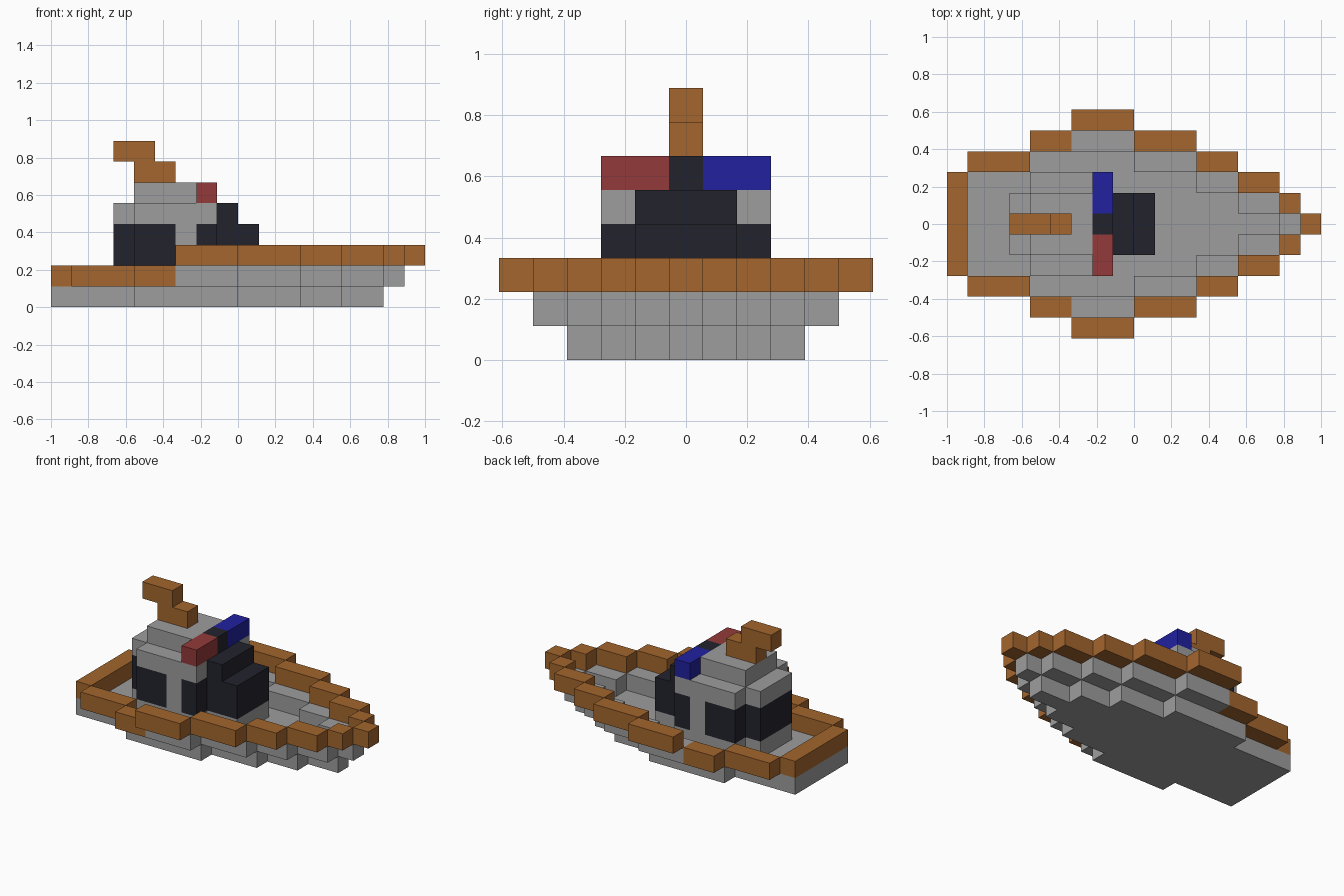
import bpy, bmesh
from mathutils import Matrix, Vector

U = 1 / 9  # size of one block

cube = bpy.data.objects.get("Cube")
if cube:
    bpy.data.objects.remove(cube, do_unlink=True)


def material(name, rgb):
    m = bpy.data.materials.new(name)
    m.use_nodes = True
    m.diffuse_color = (*rgb, 1)
    bsdf = next(n for n in m.node_tree.nodes if n.type == 'BSDF_PRINCIPLED')
    bsdf.inputs["Base Color"].default_value = (*rgb, 1)
    return m


GRAY = material("hull gray", (0.34, 0.34, 0.34))
BROWN = material("rail brown", (0.37, 0.133, 0.027))
DARK = material("window dark", (0.016, 0.016, 0.026))
RED = material("light red", (0.29, 0.041, 0.042))
BLUE = material("light blue", (0.015, 0.015, 0.35))


def part(name, mat, boxes):
    """Join blocks given as (x0, x1, y0, y1, z0, z1) in block units."""
    bm = bmesh.new()
    for x0, x1, y0, y1, z0, z1 in boxes:
        size = Vector((x1 - x0, y1 - y0, z1 - z0)) * U
        mid = Vector((x0 + x1, y0 + y1, z0 + z1)) * U / 2
        bmesh.ops.create_cube(bm, size=1, matrix=Matrix.Translation(mid) @ Matrix.Diagonal((*size, 1)))
    me = bpy.data.meshes.new(name)
    bm.to_mesh(me)
    bm.free()
    me.materials.append(mat)
    ob = bpy.data.objects.new(name, me)
    bpy.context.collection.objects.link(ob)
    return ob


def wide(x0, x1, half, z0, z1):
    """Block centred across the boat."""
    return (x0, x1, -half, half, z0, z1)


def pair(x0, x1, y0, y1, z0, z1):
    """Block and its mirror on the other side."""
    return [(x0, x1, y0, y1, z0, z1), (x0, x1, -y1, -y0, z0, z1)]


# Hull floor: start, end and half width of each step
floor_steps = [(-9, -5, 2.5), (-5, 0, 3.5), (0, 3, 2.5), (3, 5, 1.5), (5, 7, 0.5)]
part("hull_floor", GRAY, [wide(a, b, h, 0, 1) for a, b, h in floor_steps])

# Hull sides: raised ring around the open deck, closed at the bow
side_steps = [(-3, 0, 3.5), (0, 3, 2.5), (3, 5, 1.5), (5, 7, 0.5)]
sides = [wide(7, 8, 0.5, 1, 2)]
for a, b, y in side_steps:
    sides += pair(a, b, y, y + 1, 1, 2)
part("hull_sides", GRAY, sides)

# Low rail round the stern
stern = [wide(-9, -8, 2.5, 1, 2)]
for a, b, y in [(-8, -5, 2.5), (-5, -3, 3.5)]:
    stern += pair(a, b, y, y + 1, 1, 2)
part("stern_rail", BROWN, stern)

# High rail round the bow
bow = [wide(8, 9, 0.5, 2, 3)]
for a, b, y in [(-3, 0, 4.5), (0, 3, 3.5), (3, 5, 2.5), (5, 7, 1.5), (7, 8, 0.5)]:
    bow += pair(a, b, y, y + 1, 2, 3)
part("bow_rail", BROWN, bow)

# Cabin base, pillars, upper walls and roof
part("cabin_base", GRAY, [wide(-6, -5, 1.5, 1, 2), wide(-5, -1, 2.5, 1, 2), wide(-1, 1, 1.5, 1, 2)])
part("cabin_walls", GRAY, [wide(-3, -2, 2.5, 2, 4), wide(-6, -5, 1.5, 4, 5), wide(-5, -1, 2.5, 4, 5)])
part("cabin_roof", GRAY, [wide(-5, -2, 1.5, 5, 6)])

# Dark glazing: rear and side windows, then the stepped front
part("rear_window", DARK, [wide(-6, -5, 1.5, 2, 4)])
part("side_windows", DARK, [wide(-5, -3, 2.5, 2, 4)])
part("front_window", DARK, [wide(-2, -1, 2.5, 2, 4), wide(-1, 1, 1.5, 2, 4), wide(-1, 0, 1.5, 4, 5)])

# Light bar on the front of the roof
part("light_bar_middle", DARK, [wide(-2, -1, 0.5, 5, 6)])
part("red_light", RED, [(-2, -1, -2.5, -0.5, 5, 6)])
part("blue_light", BLUE, [(-2, -1, 0.5, 2.5, 5, 6)])

# Stepped funnel
part("funnel", BROWN, [wide(-5, -3, 0.5, 6, 7), wide(-6, -4, 0.5, 7, 8)])
